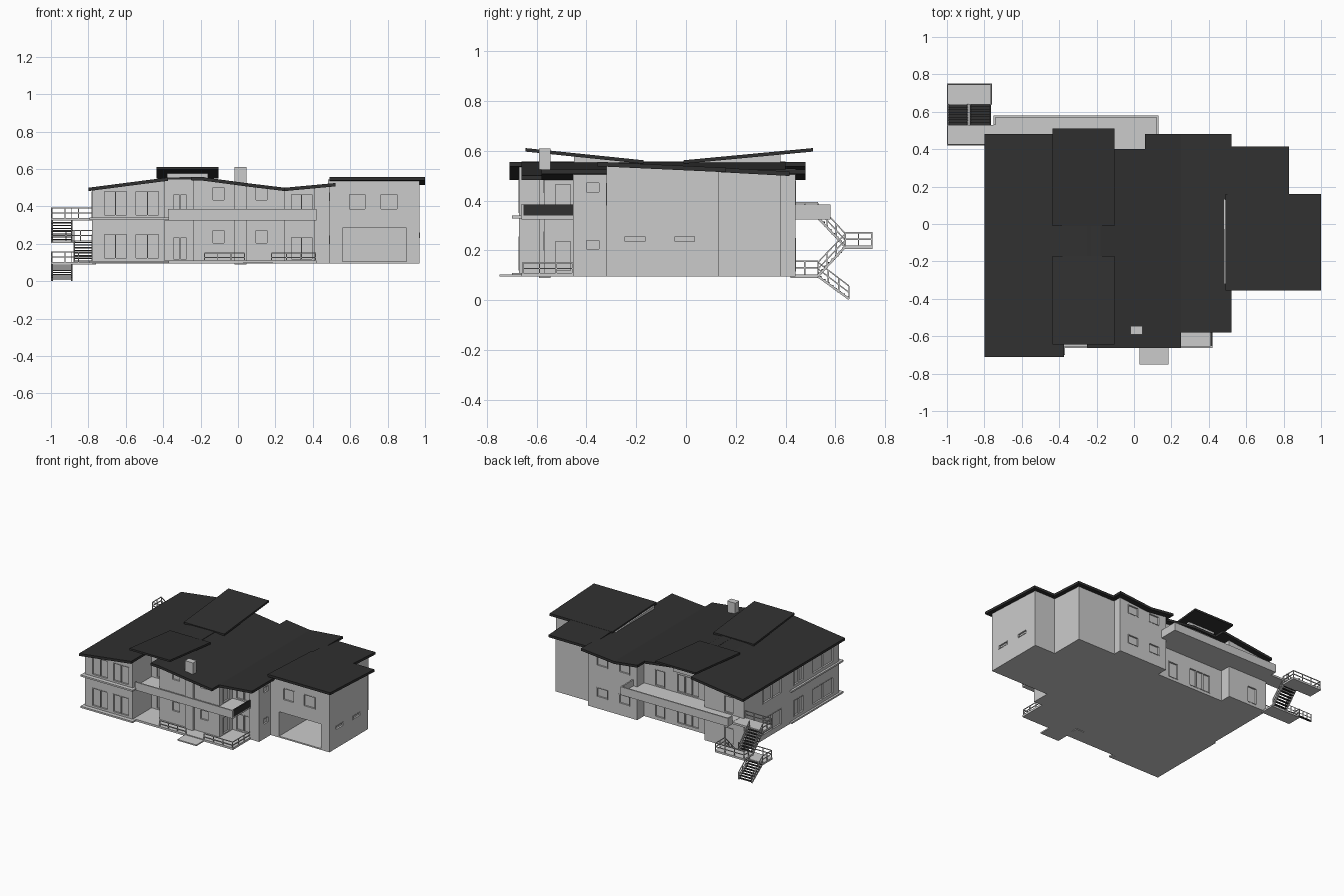
import bpy, bmesh
from mathutils import Vector

if "Cube" in bpy.data.objects:
    bpy.data.objects.remove(bpy.data.objects["Cube"])

dark = bpy.data.materials.new("dark_roofing")
dark.diffuse_color = (0.03, 0.03, 0.03, 1)
dark.use_nodes = True
dark.node_tree.nodes["Principled BSDF"].inputs["Base Color"].default_value = dark.diffuse_color


def finish(name, bm, mat=None):
    bmesh.ops.recalc_face_normals(bm, faces=bm.faces)
    me = bpy.data.meshes.new(name)
    bm.to_mesh(me)
    bm.free()
    ob = bpy.data.objects.new(name, me)
    bpy.context.collection.objects.link(ob)
    if mat:
        me.materials.append(mat)
    return ob


def prism(name, pts, axis, a, b, mat=None):
    """Extrude a 2D outline along an axis from a to b."""
    put = {'x': lambda p, t: (t, p[0], p[1]),
           'y': lambda p, t: (p[0], t, p[1]),
           'z': lambda p, t: (p[0], p[1], t)}[axis]
    bm = bmesh.new()
    face = bm.faces.new([bm.verts.new(put(p, a)) for p in pts])
    ext = bmesh.ops.extrude_face_region(bm, geom=[face])
    move = Vector(put((0, 0), b)) - Vector(put((0, 0), a))
    bmesh.ops.translate(bm, vec=move, verts=[v for v in ext['geom'] if isinstance(v, bmesh.types.BMVert)])
    return finish(name, bm, mat)


def boxes(name, items, mat=None):
    """One object from many (x0, x1, y0, y1, z0, z1) boxes."""
    bm = bmesh.new()
    for x0, x1, y0, y1, z0, z1 in items:
        vs = bmesh.ops.create_cube(bm, size=1)['verts']
        bmesh.ops.scale(bm, vec=(x1 - x0, y1 - y0, z1 - z0), verts=vs)
        bmesh.ops.translate(bm, vec=((x0 + x1) / 2, (y0 + y1) / 2, (z0 + z1) / 2), verts=vs)
    return finish(name, bm, mat)


def beams(name, items, mat=None):
    """One object from many square bars (start, end, thickness)."""
    bm = bmesh.new()
    for p, q, t in items:
        p, q = Vector(p), Vector(q)
        vs = bmesh.ops.create_cube(bm, size=1)['verts']
        bmesh.ops.scale(bm, vec=(t, t, (q - p).length), verts=vs)
        bmesh.ops.rotate(bm, matrix=(q - p).to_track_quat('Z', 'Y').to_matrix(), verts=vs)
        bmesh.ops.translate(bm, vec=(p + q) / 2, verts=vs)
    return finish(name, bm, mat)


def cut(ob, cutter):
    m = ob.modifiers.new("cut", 'BOOLEAN')
    m.operation, m.solver, m.object = 'DIFFERENCE', 'EXACT', cutter
    cutter.hide_render = True
    cutter.hide_viewport = True


def roof(name, line, axis, a, b, t=0.018):
    return prism(name, line + [(u, z - t) for u, z in reversed(line)], axis, a, b, dark)


# Window recesses and frames, collected per wall
recess, frames = [], []


def window(side, pos, u0, u1, z0, z1, panes=1, w=0.005):
    s = 1 if side[0] == '+' else -1

    def put(a, b, lo, hi, d0, d1):
        d = sorted((pos + s * d0, pos + s * d1))
        return (a, b, *d, lo, hi) if side[1] == 'y' else (*d, a, b, lo, hi)
    recess.append(put(u0, u1, z0, z1, -0.01, 0.02))
    bars = [(u0, u1, z0, z0 + w), (u0, u1, z1 - w, z1)]
    for i in range(panes + 1):
        c = u0 + w / 2 + (u1 - u0 - w) * i / panes
        bars.append((c - w / 2, c + w / 2, z0, z1))
    frames.extend(put(*bar, -0.012, 0.002) for bar in bars)


for dz in (0, 0.23):
    for u in (-0.72, -0.55):                                   # left front rooms
        window('-y', -0.67, u, u + 0.13, 0.12 + dz, 0.255 + dz, 2)
    for u in (-0.14, 0.09):                                    # middle bay
        window('-y', -0.57, u, u + 0.07, 0.20 + dz, 0.275 + dz)
    window('-y', -0.45, -0.35, -0.27, 0.115 + dz, 0.235 + dz, 2)   # entrance
    window('-y', -0.42, 0.28, 0.40, 0.115 + dz, 0.24 + dz, 2)      # terrace doors
    window('+x', 0.25, -0.53, -0.46, 0.115 + dz, 0.24 + dz)
    window('+x', 0.49, -0.405, -0.345, 0.20 + dz, 0.245 + dz)
    for u, v in ((-0.60, -0.36), (-0.26, -0.14), (0.0, 0.22)):     # left side
        window('-x', -0.78, u, v, 0.13 + dz, 0.25 + dz, 2)
    for u in (0.15, 0.33):                                     # back
        window('+y', 0.44, u, u + 0.09, 0.18 + dz, 0.25 + dz)
    window('+y', 0.36, -0.36, -0.18, 0.115 + dz, 0.25 + dz, 3)
    window('+y', 0.36, -0.08, 0.0, 0.115 + dz, 0.235 + dz)
    window('+y', 0.44, -0.70, -0.62, 0.115 + dz, 0.24 + dz)
for u in (0.59, 0.76):                                         # garage
    window('-y', -0.32, u, u + 0.095, 0.38, 0.47)
for u in (-0.25, -0.05):
    window('+x', 0.97, u, u + 0.09, 0.23, 0.26)

# House walls, trimmed to the butterfly roof line
house = prism("house_walls", [
    (-.78, -.67), (-.39, -.67), (-.39, -.45), (-.24, -.45), (-.24, -.57), (.25, -.57),
    (.25, -.42), (.41, -.42), (.41, -.455), (.49, -.455), (.49, .44), (.09, .44),
    (.09, .36), (-.46, .36), (-.46, .44), (-.78, .44)], 'z', 0.095, 0.65)
trim = prism("roof_trim_cutter", [
    (-.9, .475), (-.80, .488), (-.375, .543), (-.18, .545), (.25, .488), (.52, .513),
    (.6, .52), (.6, .8), (-.9, .8)], 'y', -0.9, 0.9)
garage = prism("garage_walls", [(-.32, .095), (.13, .095), (.13, .522), (-.32, .543)], 'x', 0.48, 0.97)
prism("rear_wing_walls", [(.12, .095), (.38, .095), (.38, .505), (.12, .52)], 'x', 0.48, 0.80)
openings = boxes("window_cutter", recess)
doorway = boxes("garage_door_cutter", [(0.56, 0.90, -0.4, 0.10, 0.105, 0.285)])
cut(house, trim)
cut(house, openings)
cut(garage, openings)
cut(garage, doorway)
boxes("window_frames", frames)

# Main roof strips
roof("roof_left", [(-.80, .500), (-.375, .555)], 'y', -0.71, 0.48)
roof("roof_ridge", [(-.375, .555), (-.18, .558)], 'y', -0.45, 0.40)
roof("roof_middle_front", [(-.25, .558), (-.18, .555), (.06, .523), (.25, .500)], 'y', -0.66, 0.40)
roof("roof_middle_back", [(.06, .523), (.25, .500)], 'y', 0.40, 0.48)
roof("roof_right", [(.25, .500), (.52, .525)], 'y', -0.58, 0.48)
roof("garage_roof", [(-.355, .556), (.16, .532)], 'x', 0.49, 1.0)
roof("rear_wing_roof", [(.14, .532), (.415, .517)], 'x', 0.50, 0.83)

# Raised clerestories with tilted roofs
prism("front_clerestory", [(-.45, .5), (-.45, .58), (-.19, .55), (-.19, .5)], 'x', -0.38, -0.16)
prism("back_clerestory", [(0, .5), (0, .55), (.38, .588), (.38, .5)], 'x', -0.38, -0.16)
roof("front_raised_roof", [(-.645, .611), (-.17, .562)], 'x', -0.435, -0.105, 0.014)
roof("back_raised_roof", [(-.01, .562), (.51, .611)], 'x', -0.435, -0.105, 0.014)
boxes("chimney", [(-0.02, 0.045, -0.59, -0.545, 0.09, 0.61)])

# Ledges, decks and solid balustrades
boxes("left_ledges", [(-.795, -.37, -.70, -.1, z, z + .012) for z in (.097, .328)])
boxes("front_decks", [(-.39, .42, -.66, -.41, z, z + .015) for z in (.095, .325)])
boxes("front_step", [(.03, .185, -.75, -.66, .095, .104)])
boxes("front_balustrade", [(-.375, .42, -.662, -.652, .332, .385)])
boxes("balustrade_end", [(.41, .42, -.652, -.455, .335, .385)], dark)
boxes("back_deck", [(-.75, .13, .35, .58, .325, .34)])
boxes("back_balustrade", [(-.75, .13, .57, .58, .33, .385), (.12, .13, .44, .57, .33, .385),
                          (-.75, -.74, .53, .57, .33, .385)])


# Railings
def rail(p, q, h=0.052, n=3, t=0.005):
    p, q, up = Vector(p), Vector(q), Vector((0, 0, h))
    out = [(p + up * k, q + up * k, t) for k in (0.5, 1)]
    return out + [(p.lerp(q, i / n), p.lerp(q, i / n) + up, t) for i in range(n + 1)]


beams("lower_front_rails",
      rail((-.18, -.655, .105), (.035, -.655, .105), .045) +
      rail((.18, -.655, .105), (.415, -.655, .105), .045) +
      rail((.415, -.655, .105), (.415, -.455, .105), .045))

# Outside staircase: platforms, flights and handrails
boxes("stair_platforms", [(-1, -.76, .42, .53, .09, .104), (-1, -.75, .42, .53, .325, .339),
                          (-1, -.76, .64, .75, .205, .219)])
treads, stringers, handrails = [], [], []
for x0, x1, y0, z0, y1, z1 in ((-.998, -.885, .53, .335, .64, .215),
                               (-.88, -.765, .53, .10, .64, .215),
                               (-.998, -.885, .53, .10, .655, .005)):
    for i in range(8):
        f = (i + 0.5) / 8
        y, z = y0 + (y1 - y0) * f, z0 + (z1 - z0) * f
        treads.append((x0, x1, y - .007, y + .007, z - .003, z + .003))
    for x in (x0 + .004, x1 - .004):
        stringers.append(((x, y0, z0 - .004), (x, y1, z1), .009))
        handrails += rail((x, y0, z0), (x, y1, z1))
for z in (.104, .339):
    handrails += rail((-.996, .424, z), (-.78, .424, z)) + rail((-.996, .424, z), (-.996, .53, z), n=2)
handrails += rail((-.996, .746, .219), (-.764, .746, .219))
for x in (-.996, -.764):
    handrails += rail((x, .64, .219), (x, .746, .219), n=2)
boxes("stair_treads", treads, dark)
beams("stair_stringers", stringers)
beams("stair_handrails", handrails)
